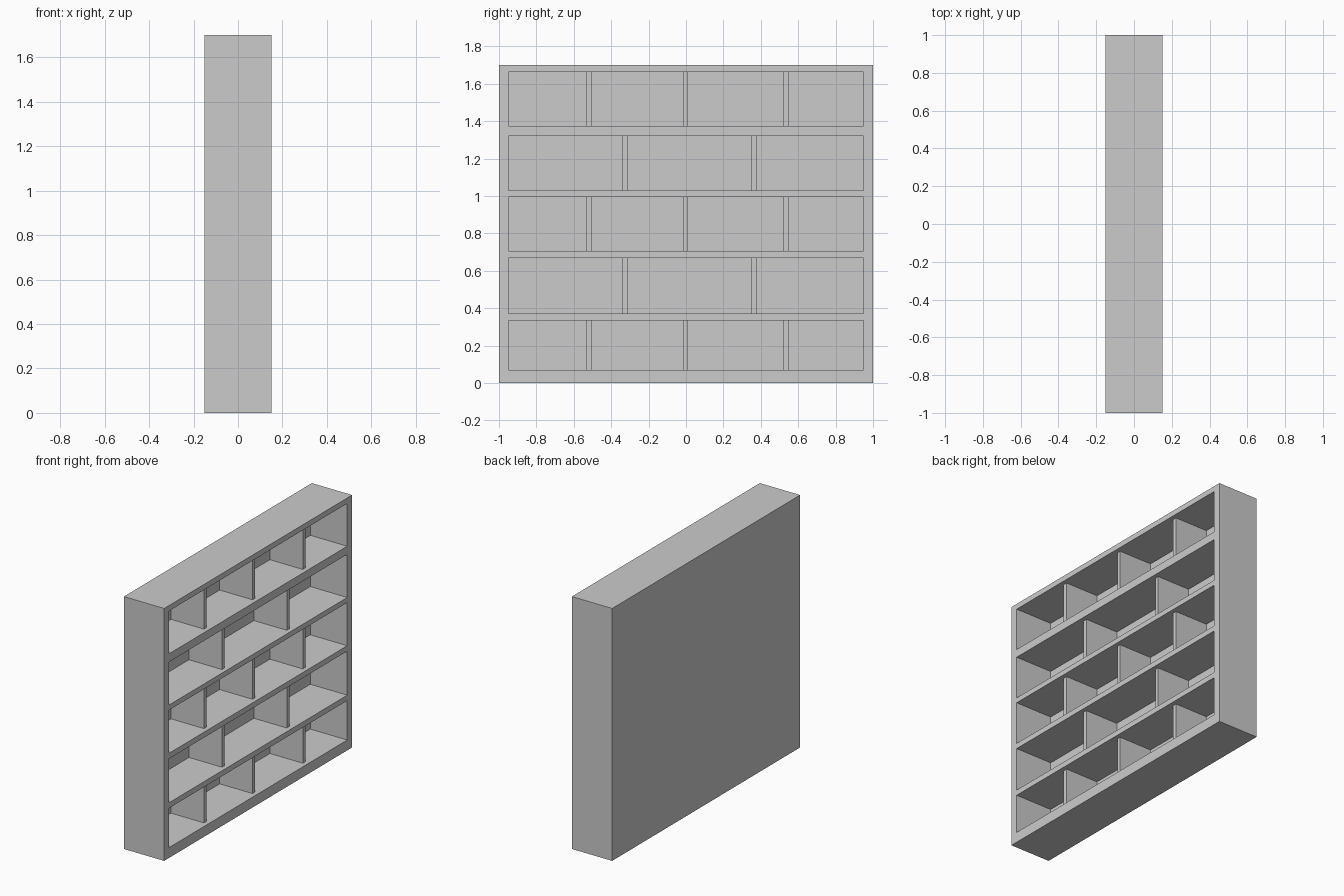
import bpy

if "Cube" in bpy.data.objects:
    bpy.data.objects.remove(bpy.data.objects["Cube"])

FRONT, BACK = 0.15, -0.15       # open side faces +x
INNER = -0.125                  # inside face of the back panel
DIVIDER_FRONT = 0.12            # dividers sit slightly behind the frame


def box(name, x0, x1, y0, y1, z0, z1):
    bpy.ops.mesh.primitive_cube_add(
        size=1, location=((x0 + x1) / 2, (y0 + y1) / 2, (z0 + z1) / 2))
    ob = bpy.context.object
    ob.name = name
    ob.scale = (x1 - x0, y1 - y0, z1 - z0)
    bpy.ops.object.transform_apply(location=False, rotation=False, scale=True)
    return ob


# shelf rows (bottom, top) and the two alternating divider layouts
rows = [(0.07, 0.335), (0.372, 0.668), (0.705, 0.995), (1.03, 1.32), (1.375, 1.663)]
layouts = [
    [(-0.534, -0.504), (-0.017, 0.01), (0.518, 0.547)],
    [(-0.343, -0.314), (0.348, 0.376)],
]

# bookcase carcass: solid block with one cavity cut per row
carcass = box("bookcase_frame", BACK, FRONT, -1, 1, 0, 1.7)
for z0, z1 in rows:
    cutter = box("row_cutter", INNER, FRONT + 0.1, -0.95, 0.948, z0, z1)
    cutter.hide_render = True
    mod = carcass.modifiers.new("row", 'BOOLEAN')
    mod.operation = 'DIFFERENCE'
    mod.solver = 'EXACT'
    mod.object = cutter
    bpy.context.view_layer.objects.active = carcass
    bpy.ops.object.modifier_apply(modifier=mod.name)
    bpy.data.objects.remove(cutter)

# upright dividers, staggered from row to row
for i, (z0, z1) in enumerate(rows):
    for j, (y0, y1) in enumerate(layouts[i % 2]):
        box(f"divider_{i + 1}_{j + 1}", INNER, DIVIDER_FRONT, y0, y1, z0, z1)
